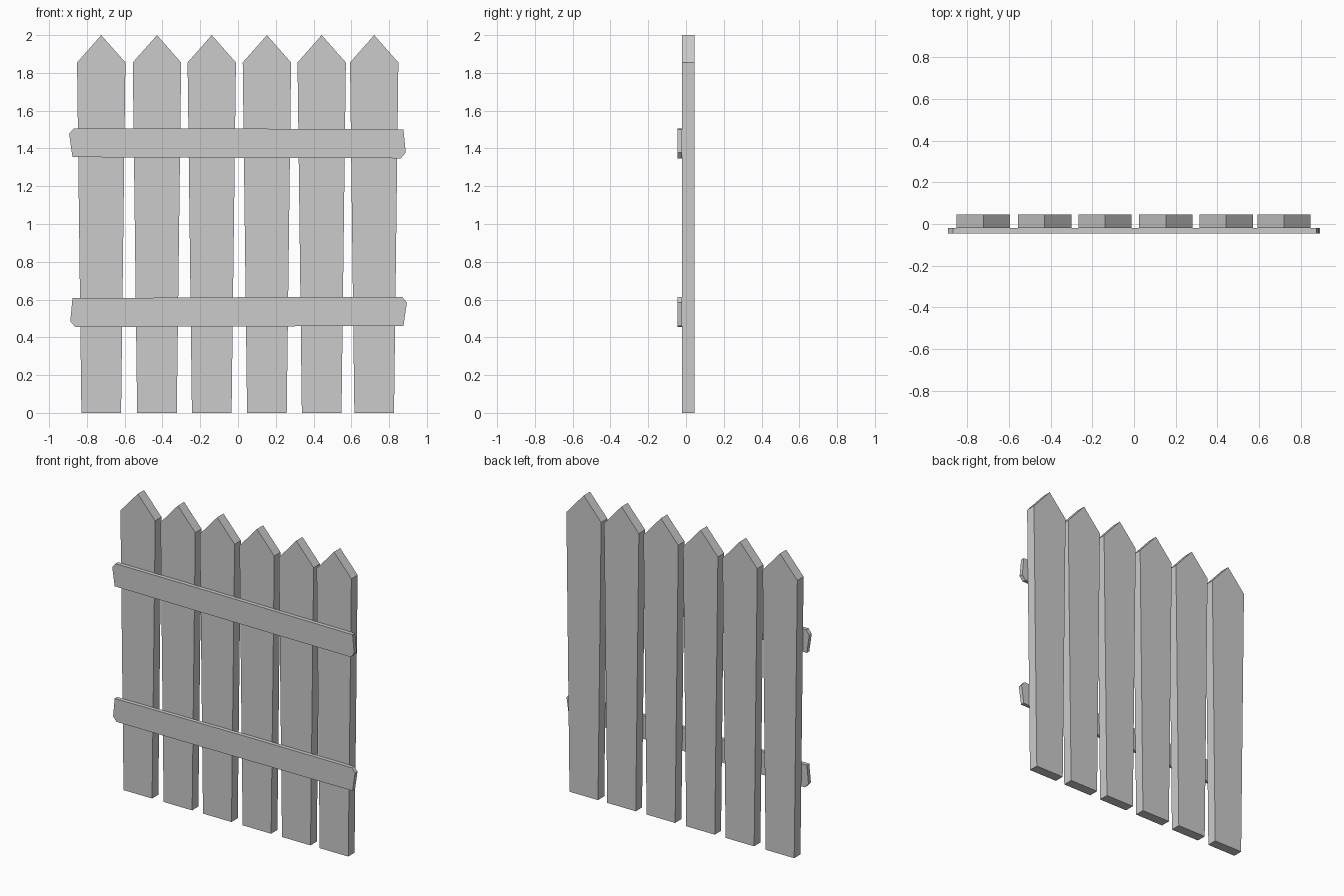
import bpy, bmesh

if "Cube" in bpy.data.objects:
    bpy.data.objects.remove(bpy.data.objects["Cube"])


def board(name, outline, y0, y1):
    """Extrude an (x, z) outline from y0 back to y1."""
    bm = bmesh.new()
    face = bm.faces.new([bm.verts.new((x, y0, z)) for x, z in outline])
    ext = bmesh.ops.extrude_face_region(bm, geom=[face])
    verts = [v for v in ext["geom"] if isinstance(v, bmesh.types.BMVert)]
    bmesh.ops.translate(bm, verts=verts, vec=(0, y1 - y0, 0))
    bmesh.ops.recalc_face_normals(bm, faces=bm.faces)
    mesh = bpy.data.meshes.new(name)
    bm.to_mesh(mesh)
    bm.free()
    obj = bpy.data.objects.new(name, mesh)
    bpy.context.collection.objects.link(obj)
    return obj


FRONT, JOINT, BACK = -0.046, -0.02, 0.046

# Pointed pickets, slightly wider at the shoulder than at the foot
picket = [(-0.105, 0), (0.105, 0), (0.128, 1.855), (0, 2), (-0.128, 1.855)]
for i, cx in enumerate([-0.724, -0.429, -0.139, 0.153, 0.443, 0.721], 1):
    board(f"picket_{i}", [(cx + x, z) for x, z in picket], JOINT, BACK)

# Rough-cut rails; the upper one is the lower one flipped left to right
rail = [(-0.862, 0.455), (-0.36, 0.456), (0.876, 0.461), (0.894, 0.584),
        (0.87, 0.613), (0.13, 0.613), (-0.876, 0.607), (-0.888, 0.485)]
board("lower_rail", rail, FRONT, JOINT)
board("upper_rail", [(-x, z + 0.893) for x, z in rail], FRONT, JOINT)
